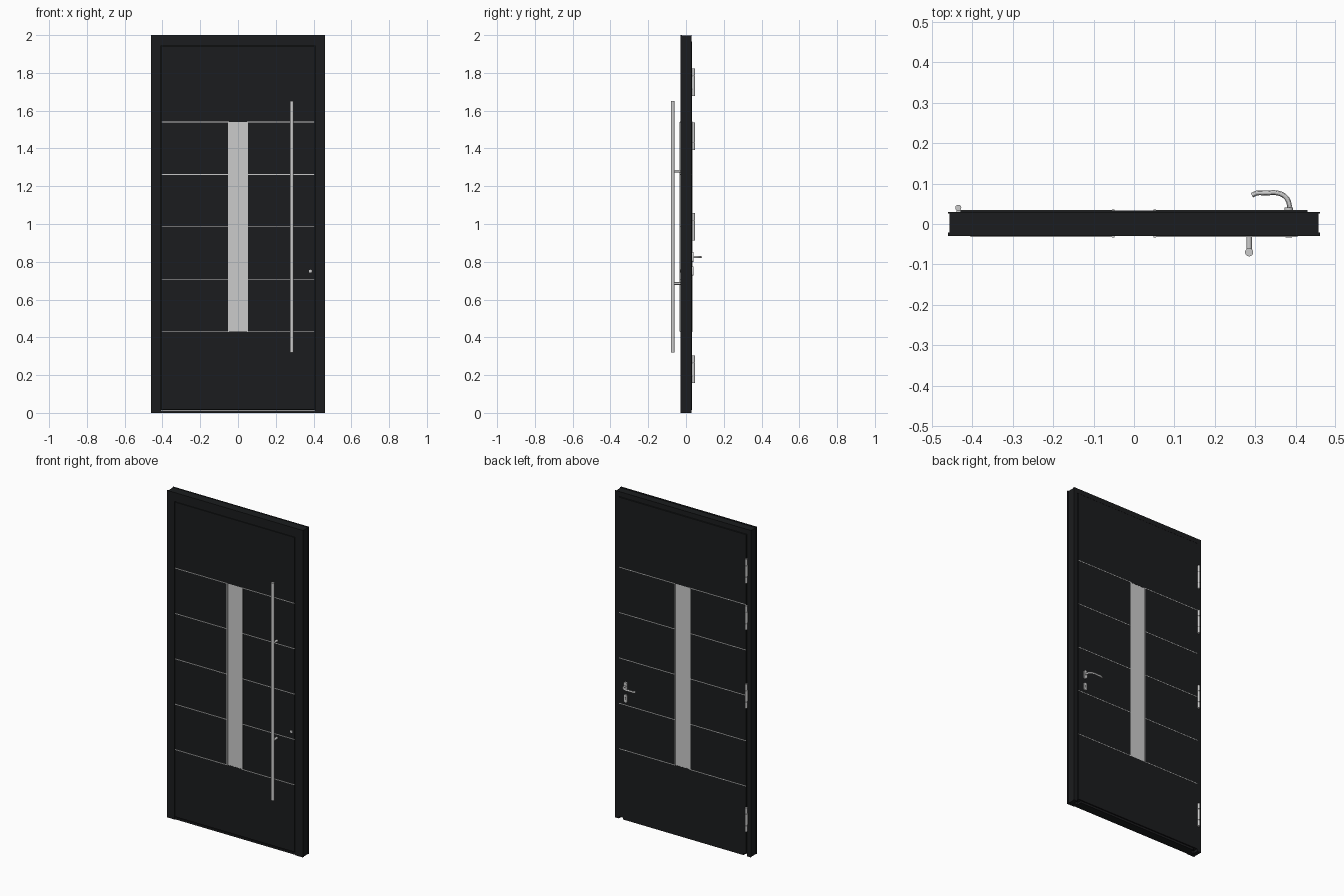
import bpy, bmesh, math
from mathutils import Vector, Matrix

if "Cube" in bpy.data.objects:
    bpy.data.objects.remove(bpy.data.objects["Cube"])

black = bpy.data.materials.new("black_finish")
black.diffuse_color = (0.011, 0.012, 0.013, 1)
black.use_nodes = True
black.node_tree.nodes["Principled BSDF"].inputs["Base Color"].default_value = black.diffuse_color


def finish(bm, name, mat=None):
    bmesh.ops.recalc_face_normals(bm, faces=bm.faces)
    me = bpy.data.meshes.new(name)
    bm.to_mesh(me)
    bm.free()
    ob = bpy.data.objects.new(name, me)
    bpy.context.collection.objects.link(ob)
    if mat:
        me.materials.append(mat)
    return ob


def smooth(ob):
    bpy.ops.object.select_all(action='DESELECT')
    ob.select_set(True)
    bpy.context.view_layer.objects.active = ob
    bpy.ops.object.shade_smooth_by_angle()


def prism(name, faces, y0, y1, mat=None):
    """Extrude flat x-z polygons from y0 to y1."""
    bm = bmesh.new()
    fs = [bm.faces.new([bm.verts.new((x, y0, z)) for x, z in f]) for f in faces]
    bmesh.ops.remove_doubles(bm, verts=bm.verts, dist=1e-5)
    ext = bmesh.ops.extrude_face_region(bm, geom=bm.faces[:], use_keep_orig=True)
    vs = [g for g in ext["geom"] if isinstance(g, bmesh.types.BMVert)]
    bmesh.ops.translate(bm, verts=vs, vec=(0, y1 - y0, 0))
    return finish(bm, name, mat)


def rect(x0, x1, z0, z1):
    return [(x0, z0), (x1, z0), (x1, z1), (x0, z1)]


def box(name, x0, x1, y0, y1, z0, z1, mat=None):
    return prism(name, [rect(x0, x1, z0, z1)], y0, y1, mat)


def ring(name, outer, inner, y0, y1, mat=None):
    o, i = rect(*outer), rect(*inner)
    quads = [[o[k], o[(k + 1) % 4], i[(k + 1) % 4], i[k]] for k in range(4)]
    return prism(name, quads, y0, y1, mat)


def jamb(name, w, top, wi, topi, y0, y1):
    prism(name, [[(-w, 0), (-wi, 0), (-wi, topi), (wi, topi),
                  (wi, 0), (w, 0), (w, top), (-w, top)]], y0, y1, black)


def rod(name, a, b, r, seg=24):
    a, b = Vector(a), Vector(b)
    d = b - a
    bm = bmesh.new()
    bmesh.ops.create_cone(bm, cap_ends=True, segments=seg, radius1=r, radius2=r,
                          depth=d.length,
                          matrix=Matrix.Translation((a + b) / 2) @ d.to_track_quat('Z', 'Y').to_matrix().to_4x4())
    ob = finish(bm, name)
    smooth(ob)
    return ob


def oval_plate(name, x, z, r, half, y0, y1):
    pts = []
    for k in range(24):
        a = 2 * math.pi * (k + 0.5) / 24
        s = 1 if math.sin(a) > 0 else -1
        pts.append((x + r * math.cos(a), z + r * math.sin(a) + s * (half - r)))
    smooth(prism(name, [pts], y0, y1))


# Stepped outer frame and threshold
jamb("frame_front", 0.46, 2.0, 0.408, 1.945, -0.03, -0.021)
jamb("frame_front_core", 0.457, 1.997, 0.408, 1.945, -0.021, 0.0)
jamb("frame_back_core", 0.457, 1.997, 0.433, 1.97, 0.0, 0.026)
jamb("frame_back", 0.46, 2.0, 0.433, 1.97, 0.026, 0.03)
box("threshold", -0.408, 0.408, -0.026, 0.028, 0, 0.012, black)

# Rebated door leaf with a window opening
Z0, Z1, W = 0.43, 1.54, 0.048
opening = (-W, W, Z0, Z1)
ring("leaf_front", (-0.405, 0.405, 0.018, 1.942), opening, -0.03, 0.002, black)
ring("leaf_back", (-0.43, 0.43, 0.014, 1.967), opening, 0.002, 0.033, black)

# Glazing and its slim metal trims
for side, ya, yb, yg in (("front", -0.0335, -0.029, -0.029), ("back", 0.032, 0.0355, 0.027)):
    for s in (-1, 1):
        box("window_trim_" + side, *sorted((s * W, s * (W + 0.006))), ya, yb, Z0, Z1)
    box("window_pane_" + side, -W, W, yg, yg + 0.005, Z0, Z1)

# Horizontal inlay strips on both faces, broken at the window
for k in range(5):
    z = Z0 + k * (Z1 - Z0) / 4
    for s in (-1, 1):
        for side, w, ya, yb in (("front", 0.405, -0.0325, -0.029), ("back", 0.43, 0.032, 0.0345)):
            box("inlay_strip_" + side, *sorted((s * W, s * w)), ya, yb, z - 0.002, z + 0.002)

# Long pull bar on standoffs
bar = rod("pull_bar", (0.285, -0.07, 0.32), (0.285, -0.07, 1.65), 0.01, 32)
for z in (0.685, 1.28):
    rod("pull_bar_standoff", (0.285, -0.066, z), (0.285, -0.029, z), 0.007)

# Lock cylinder and inside escutcheons
rod("lock_cylinder_front", (0.383, -0.033, 0.75), (0.383, -0.025, 0.75), 0.008)
oval_plate("handle_escutcheon", 0.383, 0.825, 0.011, 0.026, 0.032, 0.041)
oval_plate("key_escutcheon", 0.383, 0.75, 0.011, 0.024, 0.032, 0.039)
box("key_slot", 0.3815, 0.3845, 0.0385, 0.0396, 0.742, 0.758, black)

# Inside lever swept along a curve
cu = bpy.data.curves.new("lever_handle", 'CURVE')
cu.dimensions = '3D'
cu.bevel_depth = 0.006
cu.bevel_resolution = 4
cu.use_fill_caps = True
cu.resolution_u = 8
path = [(0.384, 0.036), (0.384, 0.05), (0.375, 0.067), (0.356, 0.0765), (0.325, 0.0765),
        (0.304, 0.0765), (0.292, 0.071)]
sp = cu.splines.new('BEZIER')
sp.bezier_points.add(len(path) - 1)
for p, (x, y) in zip(sp.bezier_points, path):
    p.co = (x, y, 0.825)
    p.handle_left_type = p.handle_right_type = 'AUTO'
lever = bpy.data.objects.new("lever_handle", cu)
bpy.context.collection.objects.link(lever)
bpy.ops.object.select_all(action='DESELECT')
lever.select_set(True)
bpy.context.view_layer.objects.active = lever
bpy.ops.object.convert(target='MESH')
smooth(bpy.context.view_layer.objects.active)

# Four hinges, each of three knuckles on a pin
for z in (0.23, 0.985, 1.465, 1.75):
    rod("hinge_pin", (-0.435, 0.04, z - 0.07), (-0.435, 0.04, z + 0.07), 0.005, 16)
    for a, b in ((-0.073, -0.036), (-0.034, 0.034), (0.036, 0.073)):
        rod("hinge_knuckle", (-0.435, 0.04, z + a), (-0.435, 0.04, z + b), 0.0075, 20)
    box("hinge_leaf", -0.44, -0.43, 0.028, 0.038, z - 0.034, z + 0.034)
